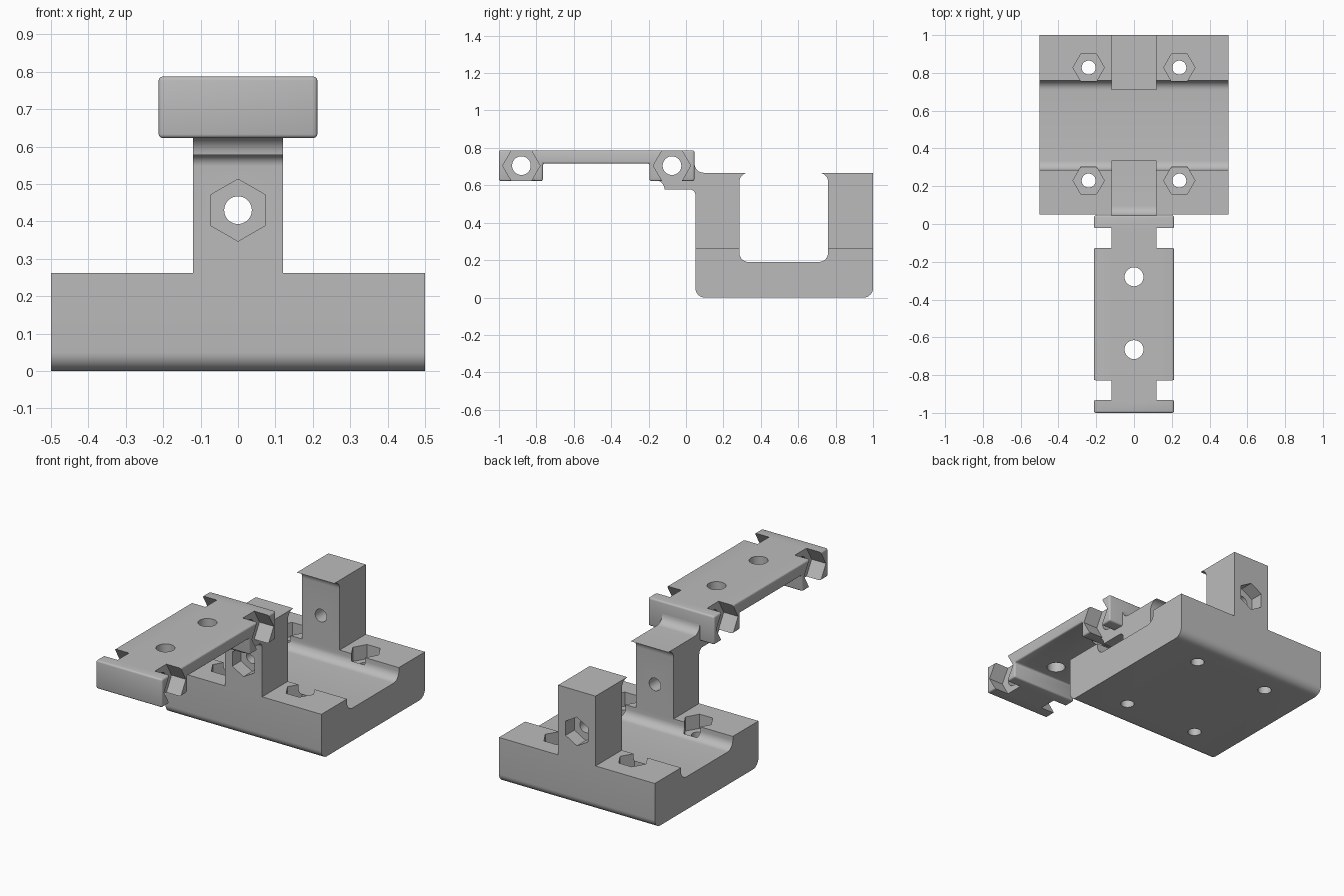
import bpy, bmesh
from math import sin, cos, radians
from mathutils import Matrix, Vector

if "Cube" in bpy.data.objects:
    bpy.data.objects.remove(bpy.data.objects["Cube"])

grey = bpy.data.materials.new("plain grey")
grey.use_nodes = True
colour = (0.5, 0.5, 0.5, 1)
grey.diffuse_color = colour
grey.node_tree.nodes["Principled BSDF"].inputs["Base Color"].default_value = colour


def add_object(name, bm):
    bmesh.ops.recalc_face_normals(bm, faces=bm.faces)
    mesh = bpy.data.meshes.new(name)
    bm.to_mesh(mesh)
    bm.free()
    mesh.materials.append(grey)
    obj = bpy.data.objects.new(name, mesh)
    bpy.context.collection.objects.link(obj)
    return obj


def arc(y, z, r, start, end, steps=8):
    angles = [radians(start + (end - start) * i / steps) for i in range(steps + 1)]
    return [(y + r * cos(a), z + r * sin(a)) for a in angles]


def extrude_side(name, profile, half_width):
    """Extrude a (y, z) outline across the width."""
    bm = bmesh.new()
    face = bm.faces.new([bm.verts.new((-half_width, y, z)) for y, z in profile])
    out = bmesh.ops.extrude_face_region(bm, geom=[face])
    moved = [v for v in out["geom"] if isinstance(v, bmesh.types.BMVert)]
    bmesh.ops.translate(bm, verts=moved, vec=(2 * half_width, 0, 0))
    return add_object(name, bm)


def add_prism(bm, start, end, radius, sides, turn=0):
    """Prism or cylinder between two points."""
    start, end = Vector(start), Vector(end)
    axis = end - start
    place = (Matrix.Translation((start + end) / 2)
             @ axis.to_track_quat("Z", "Y").to_matrix().to_4x4()
             @ Matrix.Rotation(radians(turn), 4, "Z"))
    bmesh.ops.create_cone(bm, cap_ends=True, segments=sides, radius1=radius,
                          radius2=radius, depth=axis.length, matrix=place)


def cut(obj, bm):
    cutter = add_object("cutter", bm)
    cutter.hide_render = True
    mod = obj.modifiers.new("cut", "BOOLEAN")
    mod.operation = "DIFFERENCE"
    mod.solver = "EXACT"
    mod.object = cutter
    bpy.context.view_layer.objects.active = obj
    bpy.ops.object.modifier_apply(modifier=mod.name)
    bpy.data.objects.remove(cutter)


def finish(obj):
    bpy.ops.object.select_all(action="DESELECT")
    obj.select_set(True)
    bpy.context.view_layer.objects.active = obj
    bpy.ops.object.shade_smooth_by_angle(angle=radians(30))


# Cradle with two posts and the neck that carries the arm
outline = (arc(0.10, 0.05, 0.05, 270, 180)
           + arc(0.02, 0.548, 0.03, 0, 90)
           + arc(-0.165, 0.578, 0.05, 0, 90)
           + [(-0.165, 0.64), (0, 0.64), (0.02, 0.717)]
           + arc(0.095, 0.717, 0.05, 180, 270)
           + [(0.335, 0.667)]
           + arc(0.335, 0.617, 0.05, 100, 180)
           + arc(0.335, 0.24, 0.05, 180, 270)
           + arc(0.71, 0.24, 0.05, 270, 360)
           + arc(0.71, 0.617, 0.05, 0, 80)
           + [(0.71, 0.667), (1, 0.667)]
           + arc(0.95, 0.05, 0.05, 0, -90))
cradle = extrude_side("cradle", outline, 0.5)

# Lower the walls on both sides of the posts
for side in (-1, 1):
    bm = bmesh.new()
    bmesh.ops.create_cube(bm, size=1, matrix=Matrix.Translation((side * 0.42, 0.4, 0.762))
                          @ Matrix.Diagonal((0.6, 2, 1, 1)))
    cut(cradle, bm)

# Bolt holes, then nut pockets, in the floor and posts
bm = bmesh.new()
for x in (-0.24, 0.24):
    for y in (0.23, 0.828):
        add_prism(bm, (x, y, -0.1), (x, y, 0.5), 0.037, 32)
add_prism(bm, (0, -0.1, 0.43), (0, 1.1, 0.43), 0.037, 32)
cut(cradle, bm)
bm = bmesh.new()
for x in (-0.24, 0.24):
    for y in (0.23, 0.828):
        add_prism(bm, (x, y, 0.18), (x, y, 0.4), 0.083, 6, 90)
for start, end in ((-0.05, 0.13), (1.1, 0.92)):
    add_prism(bm, (0, start, 0.43), (0, end, 0.43), 0.083, 6)
cut(cradle, bm)

# Vertices of each nut pocket point sideways in the floor and upward in the posts
finish(cradle)

# Arm plate with a thick block at each end
top, low, mid = 0.787, 0.623, 0.717
arm = extrude_side("arm_plate", [(-1, low), (-1, top), (0.045, top), (0.045, low),
                                 (-0.195, low), (-0.195, mid), (-0.765, mid),
                                 (-0.765, low)], 0.212)
bevel = arm.modifiers.new("soft edges", "BEVEL")
bevel.width = 0.01
bevel.segments = 3
bpy.context.view_layer.objects.active = arm
bpy.ops.object.modifier_apply(modifier=bevel.name)

# Cross bolts and vertical holes, then side nut pockets
bm = bmesh.new()
for y in (-0.88, -0.075):
    add_prism(bm, (-0.3, y, 0.705), (0.3, y, 0.705), 0.05, 32)
for y in (-0.665, -0.28):
    add_prism(bm, (0, y, 0.5), (0, y, 0.9), 0.05, 32)
cut(arm, bm)
bm = bmesh.new()
for y in (-0.88, -0.075):
    for side in (-1, 1):
        add_prism(bm, (side * 0.12, y, 0.705), (side * 0.3, y, 0.705), 0.1, 6, 90)
cut(arm, bm)
finish(arm)
